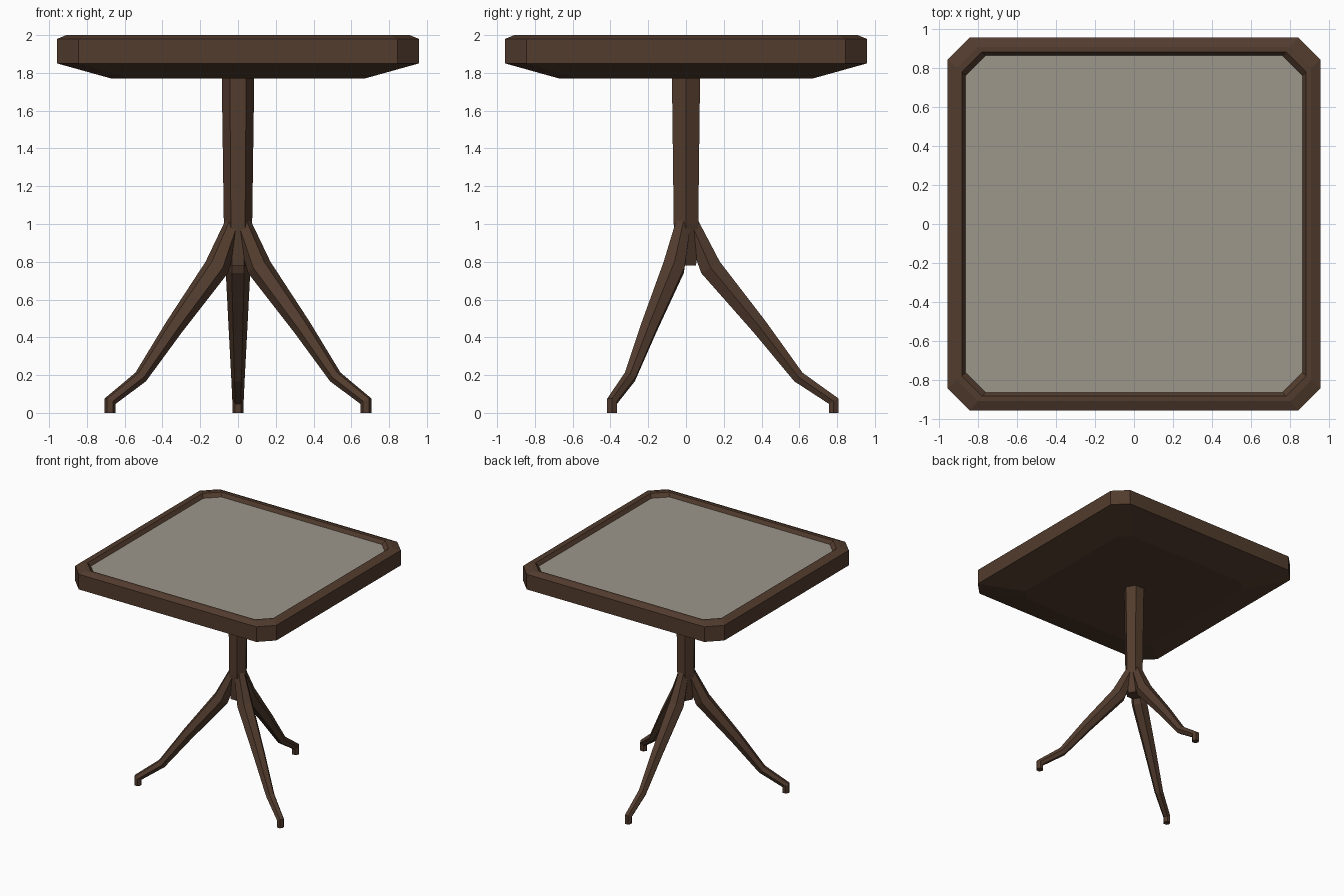
import bpy, bmesh, math
from mathutils import Vector, Matrix

if "Cube" in bpy.data.objects:
    bpy.data.objects.remove(bpy.data.objects["Cube"])


def material(name, rgb):
    m = bpy.data.materials.new(name)
    m.diffuse_color = (*rgb, 1)
    m.use_nodes = True
    m.node_tree.nodes["Principled BSDF"].inputs["Base Color"].default_value = m.diffuse_color
    return m


WOOD = material("dark wood", (0.085, 0.045, 0.027))
INLAY = material("grey inlay", (0.34, 0.31, 0.26))


def loft(name, rings, mat, cap_start=True, cap_end=True):
    """Skin equal-sized vertex rings with flat quads and cap the ends."""
    bm = bmesh.new()
    loops = [[bm.verts.new(p) for p in ring] for ring in rings]
    n = len(loops[0])
    for a, b in zip(loops, loops[1:]):
        for i in range(n):
            j = (i + 1) % n
            bm.faces.new((a[i], a[j], b[j], b[i]))
    if cap_start:
        bm.faces.new(loops[0][::-1])
    if cap_end:
        bm.faces.new(loops[-1])
    if cap_start and cap_end:
        bmesh.ops.recalc_face_normals(bm, faces=bm.faces)
    mesh = bpy.data.meshes.new(name)
    bm.to_mesh(mesh)
    bm.free()
    mesh.materials.append(mat)
    ob = bpy.data.objects.new(name, mesh)
    bpy.context.collection.objects.link(ob)
    return ob


def clipped_square(h, c, z):
    k = h - c
    return [Vector(p + (z,)) for p in ((h, -k), (h, k), (k, h), (-k, h),
                                       (-h, k), (-h, -k), (-k, -h), (k, -h))]


def hexagon(r, centre=Vector(), u=Vector((1, 0, 0)), v=Vector((0, 1, 0))):
    return [centre + r * (math.cos(i * math.pi / 3) * u + math.sin(i * math.pi / 3) * v)
            for i in range(6)]


# Table top: tapered underside, side wall, bevelled rim and recess wall
loft("table_top", [clipped_square(h, c, z) for h, c, z in (
    (0.67, 0.09, 1.77), (0.957, 0.112, 1.85), (0.957, 0.112, 1.98),
    (0.91, 0.108, 2.0), (0.885, 0.104, 2.0), (0.865, 0.102, 1.97))], WOOD, cap_end=False)

# Recessed inlay panel
loft("inlay_panel", [clipped_square(0.865, 0.102, 1.97)], INLAY, cap_start=False)

# Six-sided column, narrowing to a hub between the legs
loft("column", [hexagon(r, Vector((0, 0, z)))
                for r, z in ((0.062, 0.78), (0.075, 1.0), (0.086, 1.775))], WOOD)

# Leg path: distance from centre, height, section radius
PATH = [(0.025, 1.01, 0.045), (0.13, 0.77, 0.066), (0.39, 0.455, 0.05),
        (0.595, 0.19, 0.036), (0.782, 0.062, 0.03), (0.782, 0.0, 0.03)]


def leg_rings():
    pts = [Vector((0, r, z)) for r, z, _ in PATH]
    rings = []
    for i, p in enumerate(pts):
        d0 = (p - pts[max(i - 1, 0)]).normalized()
        d1 = (pts[min(i + 1, len(pts) - 1)] - p).normalized()
        t = (d0 + d1).normalized()
        mitre = 1 / max(t.dot(d1 if d1.length else d0), 0.5)
        side = Vector((1, 0, 0))
        rings.append(hexagon(PATH[i][2], p, side, t.cross(side) * mitre))
    return rings


# Three curved legs spaced evenly round the column
for name, angle in (("back_leg", 0), ("front_left_leg", 120), ("front_right_leg", 240)):
    turn = Matrix.Rotation(math.radians(angle), 3, 'Z')
    loft(name, [[turn @ p for p in ring] for ring in leg_rings()], WOOD)
